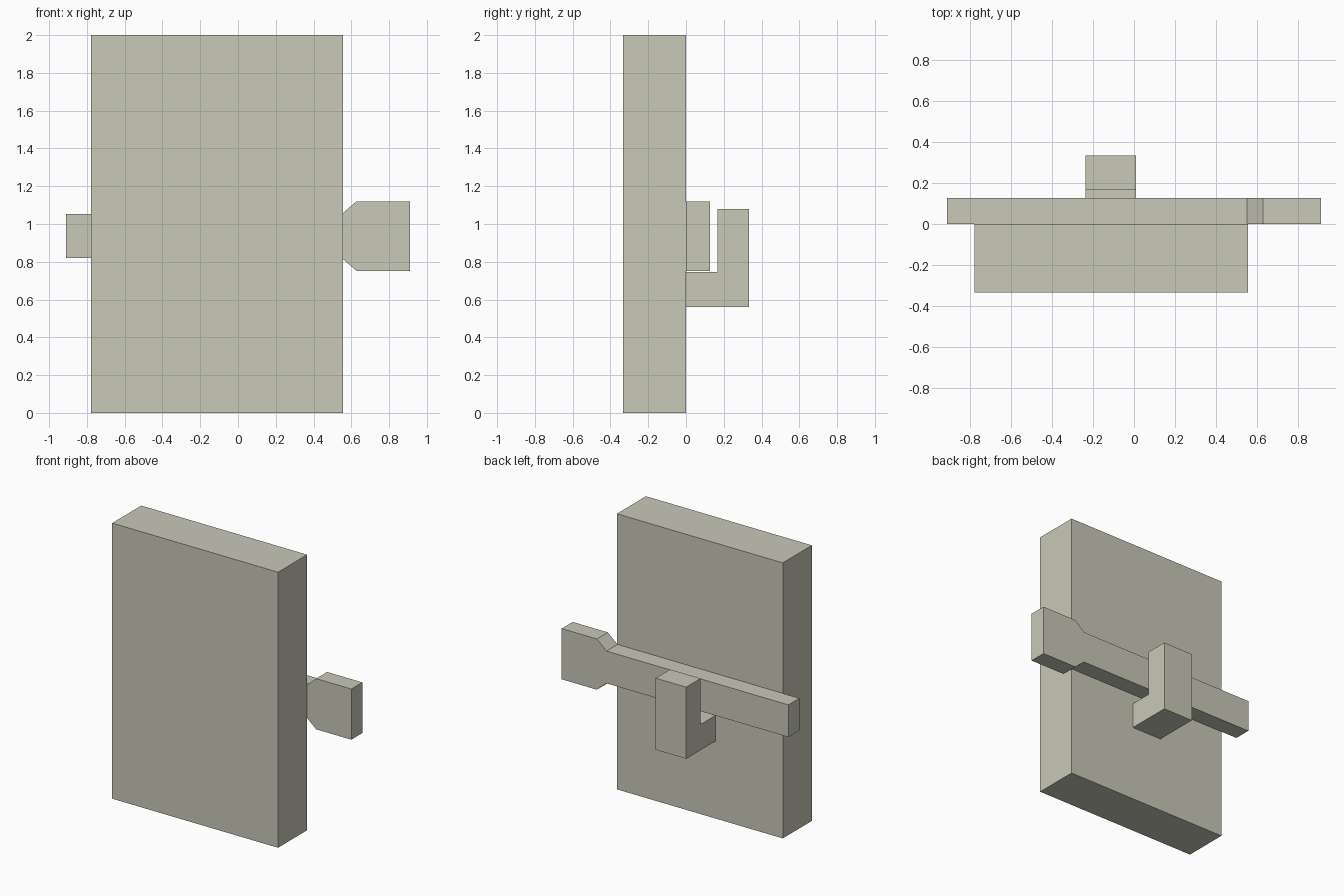
import bpy
import bmesh

cube = bpy.data.objects.get("Cube")
if cube:
    bpy.data.objects.remove(cube, do_unlink=True)

# Single stone-grey colour
COLOUR = (0.58, 0.58, 0.48, 1.0)
mat = bpy.data.materials.new("warm_grey")
mat.use_nodes = True
mat.diffuse_color = COLOUR
mat.node_tree.nodes["Principled BSDF"].inputs["Base Color"].default_value = COLOUR


def extrude_profile(name, points, offset):
    """Make a solid by extruding a closed 3D outline along offset."""
    bm = bmesh.new()
    face = bm.faces.new([bm.verts.new(p) for p in points])
    result = bmesh.ops.extrude_face_region(bm, geom=[face], use_keep_orig=True)
    moved = [g for g in result["geom"] if isinstance(g, bmesh.types.BMVert)]
    bmesh.ops.translate(bm, verts=moved, vec=offset)
    bmesh.ops.recalc_face_normals(bm, faces=bm.faces)
    mesh = bpy.data.meshes.new(name)
    bm.to_mesh(mesh)
    bm.free()
    mesh.materials.append(mat)
    obj = bpy.data.objects.new(name, mesh)
    bpy.context.collection.objects.link(obj)
    return obj


# Upright door slab
slab = [(-0.777, 0), (0.555, 0), (0.555, 2), (-0.777, 2)]
extrude_profile("door_panel", [(x, -0.333, z) for x, z in slab], (0, 0.333, 0))

# Sliding bar with a flared handle, symmetric about its centre line
MID_Z = 0.936
upper = [(-0.91, 0.117), (0.55, 0.117), (0.627, 0.184), (0.91, 0.184)]
bar = upper + [(x, -h) for x, h in reversed(upper)]
extrude_profile("latch_bar", [(x, 0.0, MID_Z + h) for x, h in bar], (0, 0.126, 0))

# Hook bracket holding the bar
hook = [(0, 0.56), (0.333, 0.56), (0.333, 1.08), (0.168, 1.08),
        (0.168, 0.747), (0, 0.747)]
extrude_profile("hook_bracket", [(-0.235, y, z) for y, z in hook], (0.245, 0, 0))
